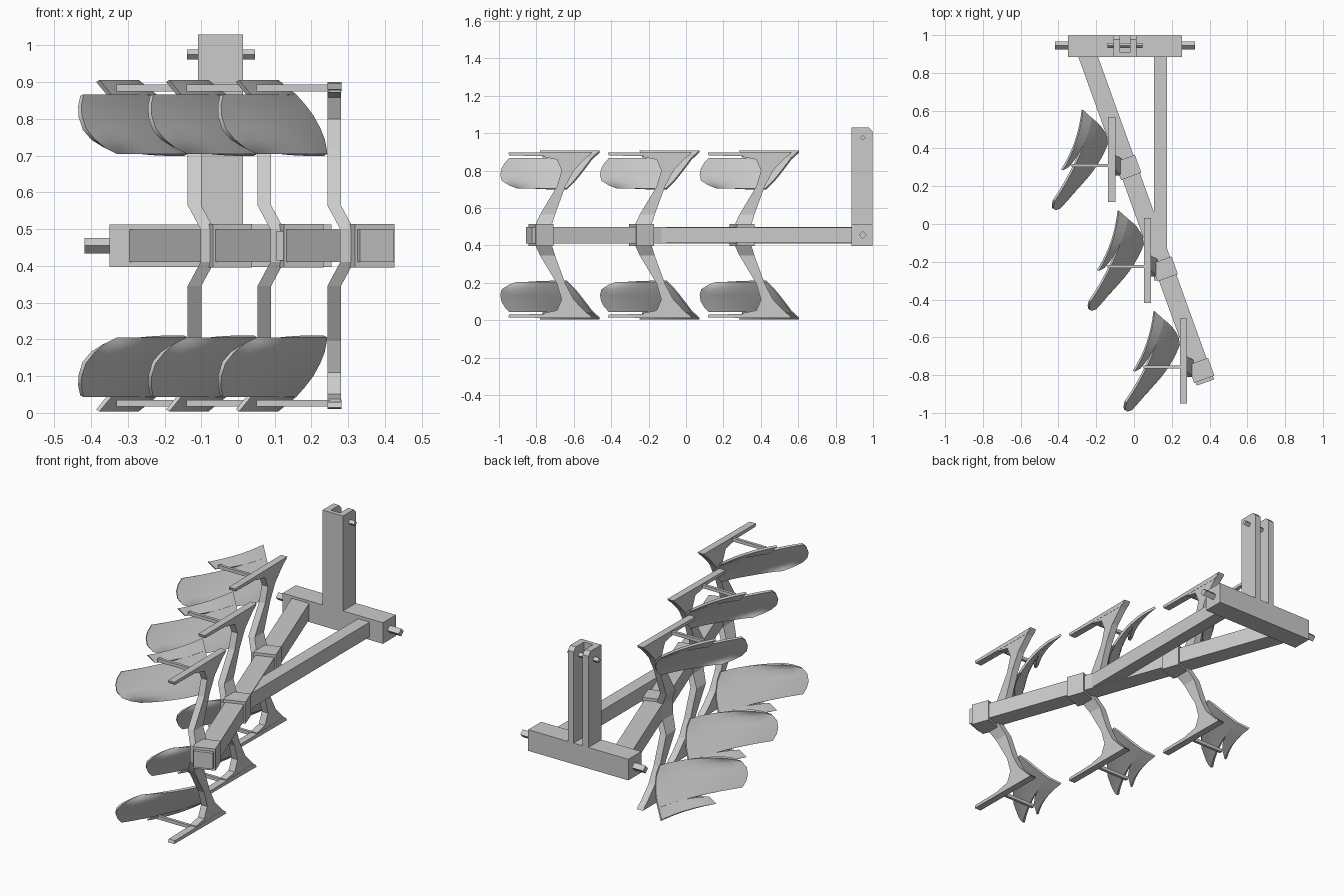
import bpy, bmesh, math
from mathutils import Matrix, Vector

if "Cube" in bpy.data.objects:
    bpy.data.objects.remove(bpy.data.objects["Cube"])

MID = 0.455                       # height of the mirror plane
STEP = Vector((-0.19, 0.533, 0))  # spacing from one plough body to the next
TILT = math.radians(19.8)         # angle of the diagonal beam


def finish(name, bm, loc=(0, 0, 0)):
    bmesh.ops.recalc_face_normals(bm, faces=bm.faces)
    me = bpy.data.meshes.new(name)
    bm.to_mesh(me)
    bm.free()
    ob = bpy.data.objects.new(name, me)
    ob.location = loc
    bpy.context.collection.objects.link(ob)
    return ob


def box(name, size, loc, rot=0.0):
    bm = bmesh.new()
    bmesh.ops.create_cube(bm, size=1, matrix=Matrix.Diagonal((*size, 1)))
    ob = finish(name, bm, loc)
    ob.rotation_euler.z = rot
    return ob


def prism_x(name, outline, x0, x1, loc=(0, 0, 0)):
    """Outline of (y, z) points extruded along x."""
    bm = bmesh.new()
    a = [bm.verts.new((x0, y, z)) for y, z in outline]
    f = bm.faces.new(a)
    r = bmesh.ops.extrude_face_region(bm, geom=[f])
    for v in r["geom"]:
        if isinstance(v, bmesh.types.BMVert):
            v.co.x = x1
    return finish(name, bm, loc)


def pin(name, x0, x1, y, z, r):
    pts = [(y + r, z), (y, z + r), (y - r, z), (y, z - r)]
    return prism_x(name, pts, x0, x1)


def surface(name, rows, bulge, n=8, thick=0.012):
    """Curved plate lofted through rows of (z, right x, right y, left x, left y)."""
    bm = bmesh.new()
    grid = []
    for z, rx, ry, lx, ly in rows:
        line = []
        for i in range(n + 1):
            t = i / n
            b = bulge * 4 * t * (1 - t)
            line.append(bm.verts.new((rx + (lx - rx) * t + b * 0.85,
                                      ry + (ly - ry) * t - b * 0.5, z - MID)))
        grid.append(line)
    for a, b in zip(grid, grid[1:]):
        for i in range(n):
            bm.faces.new((a[i], a[i + 1], b[i + 1], b[i]))
    bmesh.ops.recalc_face_normals(bm, faces=bm.faces)
    bmesh.ops.solidify(bm, geom=bm.faces[:], thickness=thick)
    ob = finish(name, bm)
    bpy.ops.object.select_all(action='DESELECT')
    ob.select_set(True)
    bpy.context.view_layer.objects.active = ob
    bpy.ops.object.shade_smooth_by_angle(angle=math.radians(40))
    return ob


# headstock and cross shaft
box("headstock", (0.604, 0.112, 0.115), (-0.048, 0.941, MID))
pin("cross_shaft", -0.418, 0.323, 0.945, MID, 0.021)

# hitch tower: open channel with two cheeks and a top pin
cheek = [(0.885, 0.45), (0.997, 0.45), (0.997, 1.01), (0.978, 1.03), (0.885, 1.03)]
prism_x("tower_cheek_left", cheek, -0.109, -0.075)
prism_x("tower_cheek_right", cheek, -0.02, 0.014)
box("tower_web", (0.07, 0.022, 0.57), (-0.0475, 0.896, 0.745))
pin("hitch_pin", -0.139, 0.046, 0.945, 0.975, 0.014)

# diagonal beam and straight brace
d = Vector((math.sin(TILT), -math.cos(TILT), 0))
last = Vector((0.355, -0.775, MID))
start, end = last - d * 1.79, last + d * 0.068
box("main_beam", (0.098, (end - start).length, 0.088), (start + end) / 2, TILT)
box("brace_beam", (0.07, 1.2, 0.08), (0.14, 0.30, MID))

# plough body parts, modelled for the front-most body, lower half
mouldboard = surface("mouldboard", [
    (0.043, 0.158, -0.505, -0.040, -0.945),
    (0.070, 0.182, -0.525, -0.046, -0.970),
    (0.100, 0.205, -0.548, -0.045, -0.987),
    (0.135, 0.224, -0.575, -0.034, -0.993),
    (0.165, 0.236, -0.600, -0.010, -0.985),
    (0.190, 0.241, -0.625, 0.020, -0.945),
    (0.205, 0.243, -0.640, 0.050, -0.905)], 0.022)
share = surface("share", [
    (0.004, 0.110, -0.462, 0.003, -0.782),
    (0.043, 0.158, -0.505, 0.035, -0.765)], 0.02)
landside = prism_x("landside", [(y, z - MID) for y, z in [
    (-0.95, 0.014), (-0.50, 0.010), (-0.53, 0.036), (-0.945, 0.030)]], 0.243, 0.281)
rod = box("stay_rod", (0.20, 0.016, 0.018), (0, 0, 0))
rod.data.transform(Matrix.Translation((0.15, -0.757, 0.026 - MID)))

# cranked leg lofted through (z, back y, front y, x shift)
bm = bmesh.new()
rings = []
for z, yb, yf, dx in [(0.020, -0.76, -0.505, 0), (0.038, -0.76, -0.53, 0),
                      (0.052, -0.69, -0.545, 0), (0.11, -0.665, -0.60, 0),
                      (0.195, -0.69, -0.645, 0), (0.345, -0.78, -0.70, 0),
                      (0.41, -0.81, -0.72, 0.035), (MID, -0.81, -0.72, 0.035)]:
    x0, x1, h = 0.243 + dx, 0.28 + dx, z - MID
    rings.append([bm.verts.new(p) for p in
                  ((x0, yb, h), (x1, yb, h), (x1, yf, h), (x0, yf, h))])
bm.faces.new(rings[0])
for a, b in zip(rings, rings[1:]):
    for i in range(4):
        j = (i + 1) % 4
        bm.faces.new((a[i], a[j], b[j], b[i]))
leg = finish("leg", bm)

# mirror every part upward, then repeat the body along the beam
for part in (mouldboard, share, landside, rod, leg):
    part.location = (0, 0, MID)
    m = part.modifiers.new("mirror", 'MIRROR')
    m.use_axis = (False, False, True)
    m.use_mirror_merge = part is leg
    for k in (1, 2):
        c = part.copy()
        c.location = part.location + STEP * k
        bpy.context.collection.objects.link(c)

# beam clamps
for k in range(3):
    box("beam_clamp", (0.114, 0.10, 0.118), last + d * (-0.571 * k), TILT)
